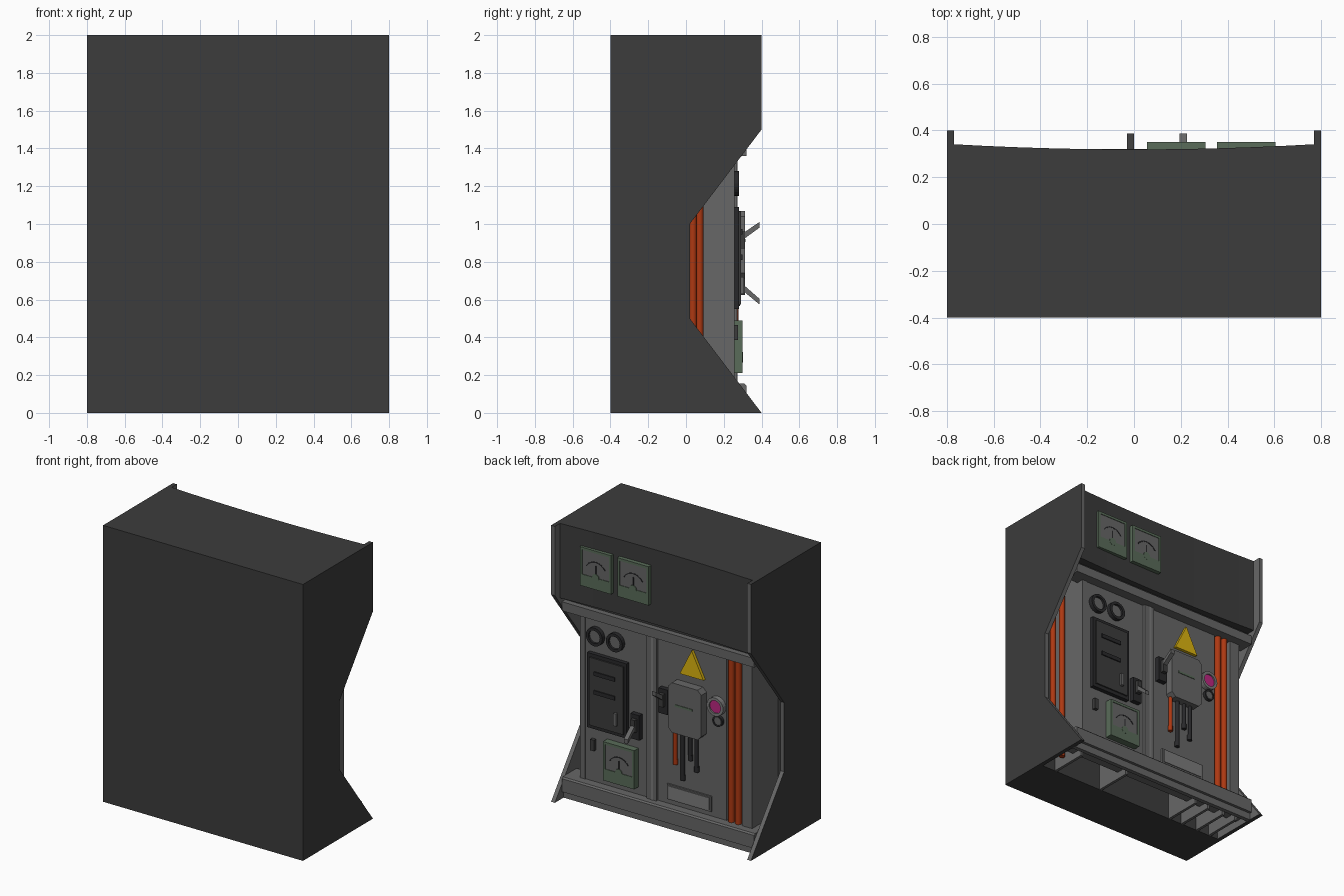
import bpy, bmesh, math
from mathutils import Vector

if "Cube" in bpy.data.objects:
    bpy.data.objects.remove(bpy.data.objects["Cube"])

def mat(name, r, g, b):
    m = bpy.data.materials.new(name)
    m.diffuse_color = (r, g, b, 1)
    m.use_nodes = True
    m.node_tree.nodes["Principled BSDF"].inputs["Base Color"].default_value = m.diffuse_color
    return m

DARK = mat("dark_steel", .045, .045, .045)
GRAY = mat("mid_gray", .135, .135, .135)
BLACK = mat("near_black", .022, .022, .024)
LIGHT = mat("light_gray", .2, .2, .2)
ORANGE = mat("orange", .42, .04, .006)
YELLOW = mat("yellow", .72, .46, .005)
GREEN = mat("gray_green", .1, .15, .1)
PINK = mat("magenta", .5, .02, .22)

def finish(bm, name, *mats):
    bmesh.ops.recalc_face_normals(bm, faces=bm.faces)
    me = bpy.data.meshes.new(name)
    bm.to_mesh(me)
    bm.free()
    for m in mats:
        me.materials.append(m)
    ob = bpy.data.objects.new(name, me)
    bpy.context.collection.objects.link(ob)
    return ob

def prism(name, pts, axis, lo, hi, *mats, rule=None):
    """Extrude a 2D outline along an axis (0 = x over yz, 1 = y over xz, 2 = z over xy)."""
    bm = bmesh.new()
    def at(p, t):
        c = list(p)
        c.insert(axis, t)
        return bm.verts.new(c)
    a = [at(p, lo) for p in pts]
    b = [at(p, hi) for p in pts]
    bm.faces.new(a)
    bm.faces.new(b)
    for i in range(len(a)):
        j = (i + 1) % len(a)
        bm.faces.new((a[i], a[j], b[j], b[i]))
    if rule:
        bm.normal_update()
        bmesh.ops.recalc_face_normals(bm, faces=bm.faces)
        for f in bm.faces:
            f.material_index = rule(f)
    return finish(bm, name, *mats)

def box(name, x0, x1, y0, y1, z0, z1, m):
    return prism(name, [(x0, y0), (x1, y0), (x1, y1), (x0, y1)], 2, z0, z1, m)

def disc(name, x, z, r, y0, y1, m, n=20):
    pts = [(x + r * math.cos(2 * math.pi * i / n), z + r * math.sin(2 * math.pi * i / n)) for i in range(n)]
    return prism(name, pts, 1, y0, y1, m)

def ring(name, x, z, r, w, y0, y1, m, n=24):
    """Square-section ring facing +y."""
    bm = bmesh.new()
    loops = []
    for rad, y in ((r, y0), (r, y1), (r - w, y1), (r - w, y0)):
        loops.append([bm.verts.new((x + rad * math.cos(2 * math.pi * i / n), y,
                                    z + rad * math.sin(2 * math.pi * i / n))) for i in range(n)])
    for k in range(4):
        p, q = loops[k], loops[(k + 1) % 4]
        for i in range(n):
            j = (i + 1) % n
            bm.faces.new((p[i], p[j], q[j], q[i]))
    return finish(bm, name, m)

def pipe(name, x, y, z0, z1, r, m, n=12):
    pts = [(x + r * math.cos(2 * math.pi * i / n), y + r * math.sin(2 * math.pi * i / n)) for i in range(n)]
    ob = prism(name, pts, 2, z0, z1, m)
    for p in ob.data.polygons:
        p.use_smooth = len(p.vertices) == 4
    return ob

# Cabinet back and hood with a gently concave face
box("cabinet_back", -.77, .77, -.4, -.04, 0, 2, DARK)
arc = [(-.77 + 1.54 * i / 12, .319 + .022 * (abs(i - 6) / 6) ** 2) for i in range(13)]
prism("hood", [(.77, -.04), (-.77, -.04)] + arc, 2, 1.46, 2, DARK)

# Notched side plates, lighter on the inside and on the notch edges
side = [(-.4, 0), (.4, 0), (.02, .5), (.02, 1), (.4, 1.5), (.4, 2), (-.4, 2)]
for s, label in ((1, "left"), (-1, "right")):
    prism("side_plate_" + label, side, 0, s * .77, s * .8, DARK, GRAY,
          rule=lambda f, s=s: int(f.normal.x * s < -.5 or f.normal.y > .3))

# Inner console: box walls, divider fins, front panels
for i, x in enumerate((.655, .26, -.35, -.46, -.59, -.7)):
    box(f"console_wall_{i}", x - .01, x + .01, -.04, .235, 0, 1.46, GRAY)
box("panel_a", .13, .665, .22, .25, .05, 1.42, GRAY)
box("panel_b", -.5, .05, .22, .25, .05, 1.42, GRAY)
box("pipe_channel", -.64, -.5, .19, .22, .05, 1.42, GRAY)
box("center_post", .05, .13, .22, .268, .1, 1.4, GRAY)
box("center_strip", .075, .09, .268, .272, .15, 1.37, LIGHT)
box("end_post", -.71, -.63, .2, .258, .05, 1.42, GRAY)
box("corner_post", .63, .668, .22, .256, .05, 1.42, GRAY)

# Header and base bars
box("header_bar", -.77, .77, .2, .32, 1.36, 1.425, GRAY)
box("header_recess", -.77, .77, .15, .28, 1.425, 1.46, DARK)
prism("base_bar", [(.15, .05), (.32, .05), (.32, .145), (.31, .155), (.15, .155)], 0, -.77, .77, GRAY)
box("toe_plate", -.77, .77, .27, .3, 0, .05, GRAY)

# Orange conduits
for i, (x, y) in enumerate(((.745, .037), (.695, .072))):
    pipe(f"side_conduit_{i}", x, y, .05, 1.46, .02, ORANGE)
for i, x in enumerate((-.535, -.59)):
    pipe(f"panel_conduit_{i}", x, .243, .155, 1.36, .022, ORANGE)

# Square meters with an arched dial
def meter(name, x0, z0, y0, y1):
    w, h = .25, .28
    box(name + "_case", x0, x0 + w, y0, y1 - .006, z0, z0 + h, GREEN)
    cx, t = x0 + w / 2, .018
    for k, (a, b, c, d) in enumerate(((0, t, 0, h), (w - t, w, 0, h), (t, w - t, h - t, h), (t, w - t, 0, .085))):
        box(f"{name}_rim_{k}", x0 + a, x0 + b, y1 - .006, y1, z0 + c, z0 + d, GREEN)
    box(name + "_dial", x0 + t, x0 + w - t, y1 - .006, y1 - .004, z0 + .085, z0 + h - t, GRAY)
    ring_pts = [(cx + r * math.cos(a), z0 + .11 + r * math.sin(a))
                for r, rng in ((.09, range(9)), (.082, range(8, -1, -1)))
                for a in [math.radians(30 + 15 * i) for i in rng]]
    prism(name + "_scale", ring_pts, 1, y1 - .004, y1 - .002, BLACK)
    box(name + "_needle", cx - .004, cx + .004, y1 - .004, y1 - .002, z0 + .085, z0 + .17, BLACK)
    disc(name + "_pivot", cx, z0 + .085, .028, y1 - .006, y1 + .001, GREEN, 12)

meter("upper_meter_a", .355, 1.6, .3, .35)
meter("upper_meter_b", .055, 1.6, .3, .35)
meter("lower_meter", .205, .21, .24, .3)

# Round gauges
for i, x in enumerate((.54, .38)):
    ring(f"round_gauge_rim_{i}", x, 1.215, .066, .02, .25, .28, BLACK)
    disc(f"round_gauge_face_{i}", x, 1.215, .05, .25, .264, GRAY)

# Dark breaker door with slots and handle
box("breaker_case", .28, .595, .25, .28, .55, 1.09, BLACK)
box("breaker_door", .3, .575, .28, .29, .575, 1.065, DARK)
for i, z in enumerate((.945, .81)):
    box(f"breaker_slot_{i}", .365, .53, .29, .298, z, z + .028, BLACK)
box("breaker_handle", .345, .368, .29, .308, .63, .72, GRAY)
box("small_switch", .545, .575, .25, .275, .385, .465, DARK)

# Levers on dark bases
for n, x, z, d in (("lower", .21, .655, -1), ("upper", -.015, .9, 1)):
    box(n + "_lever_base", x - .035, x + .035, .25, .285, z - .09, z + .09, BLACK)
    box(n + "_lever_boss", x - .018, x + .018, .285, .312, z - .03, z + .06, DARK)
    z2 = z + d * .0
    prism(n + "_lever_arm", [(.285, z2 - .015 + .02), (.285, z2 + .02 + .02),
                             (.388, z2 + d * .08 + .03), (.388, z2 + d * .08)],
          0, x - .016, x + .016, GRAY)

# Switch box with clipped corners and cables
x0, x1, z0, z1, c = -.34, -.075, .71, 1.07, .03
prism("switch_box", [(x0 + c, z0), (x1 - c, z0), (x1, z0 + c), (x1, z1 - c),
                     (x1 - c, z1), (x0 + c, z1), (x0, z1 - c), (x0, z0 + c)], 1, .25, .312, GRAY)
box("switch_box_mark", -.27, -.13, .312, .316, .905, .92, GREEN)
for i, (x, z, m) in enumerate(((-.1, .48, ORANGE), (-.16, .38, BLACK), (-.22, .54, BLACK), (-.27, .47, BLACK))):
    pipe(f"cable_{i}", x, .265, z, .72, .014, m, 10)
    pipe(f"cable_tip_{i}", x, .262, z - .02, z + .02, .017, m, 10)

# Warning triangle
prism("warning_sign", [(-.33, 1.13), (-.14, 1.13), (-.235, 1.32)], 1, .25, .272, YELLOW)

# Signal lamp and push button
ring("lamp_rim", -.43, .97, .066, .02, .25, .285, LIGHT)
disc("lamp_lens", -.43, .97, .048, .25, .275, PINK)
ring("button_rim", -.44, .865, .04, .012, .25, .272, BLACK)
disc("button_face", -.44, .865, .03, .25, .268, GRAY)

# Lower name plate holder
box("plate_holder", -.385, -.03, .25, .262, .19, .3, GRAY)
box("plate_insert", -.37, -.045, .262, .267, .2, .29, LIGHT)
